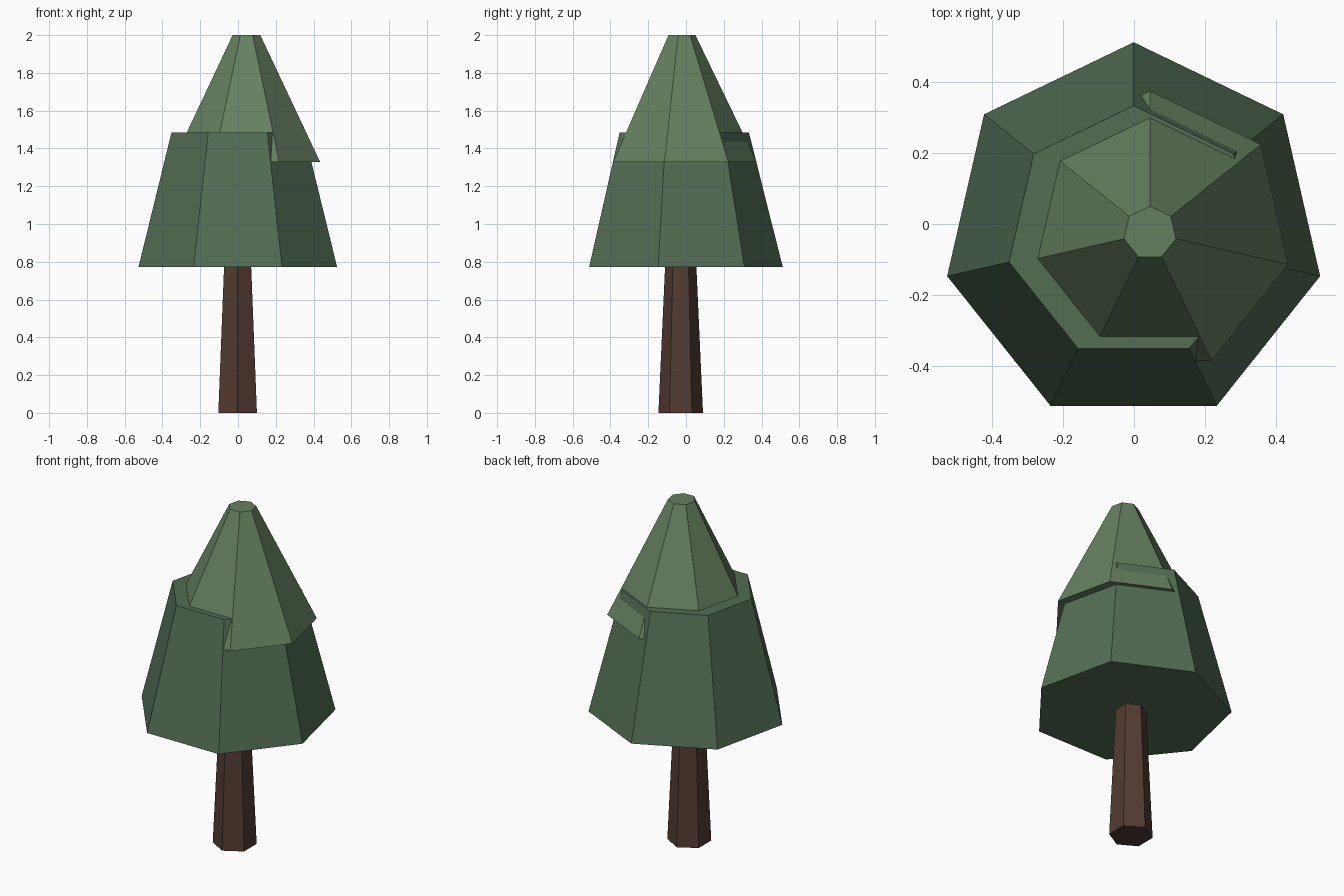
import bpy
from math import pi, sin, cos

if "Cube" in bpy.data.objects:
    bpy.data.objects.remove(bpy.data.objects["Cube"])


def material(name, rgb):
    m = bpy.data.materials.new(name)
    m.diffuse_color = (*rgb, 1)
    m.use_nodes = True
    m.node_tree.nodes["Principled BSDF"].inputs["Base Color"].default_value = m.diffuse_color
    return m


def frustum(name, sides, centre, bottom, top, mat):
    """Capped tapered prism with one corner towards +y; bottom/top are (radius, z)."""
    cx, cy = centre
    verts = [(cx + r * sin(2 * pi * i / sides), cy + r * cos(2 * pi * i / sides), z)
             for r, z in (top, bottom) for i in range(sides)]
    # corners run clockwise seen from above
    faces = [tuple(reversed(range(sides))), tuple(range(sides, 2 * sides))]
    for i in range(sides):
        j = (i + 1) % sides
        faces.append((i, j, sides + j, sides + i))
    me = bpy.data.meshes.new(name)
    me.from_pydata(verts, [], faces)
    me.materials.append(mat)
    ob = bpy.data.objects.new(name, me)
    bpy.context.collection.objects.link(ob)
    return ob


bark = material("bark", (0.085, 0.045, 0.032))
dark_green = material("dark_green", (0.085, 0.155, 0.088))
light_green = material("light_green", (0.13, 0.215, 0.115))

# trunk, running a little way into the foliage
frustum("trunk", 6, (-0.002, -0.028), (0.118, 0), (0.079, 0.86), bark)
# lower foliage tier
frustum("lower_foliage", 7, (-0.001, -0.027), (0.539, 0.773), (0.36, 1.485), dark_green)
# upper foliage tier, slightly off centre
frustum("upper_foliage", 7, (0.045, -0.025), (0.4, 1.328), (0.075, 2.0), light_green)
